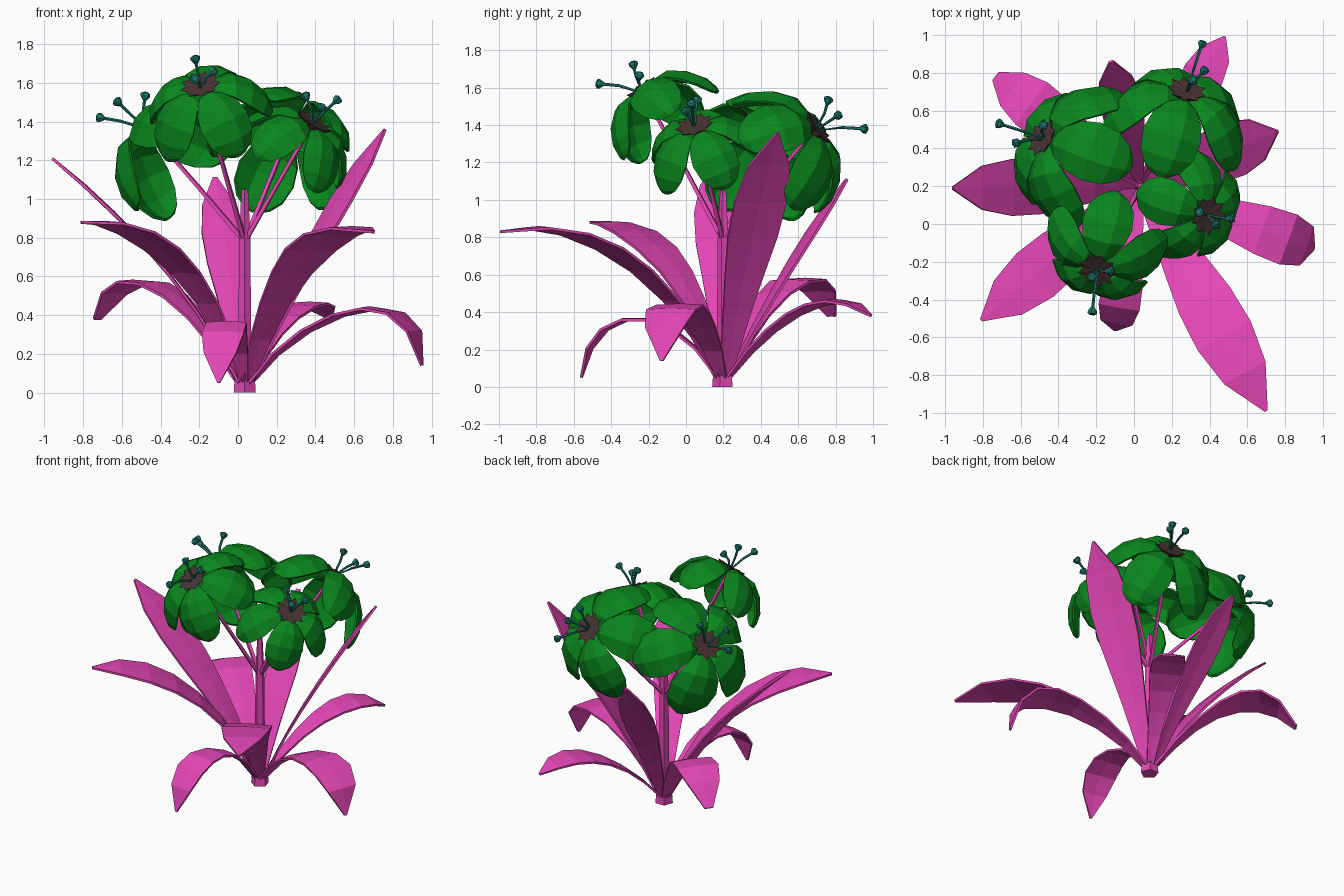
import bpy, bmesh, math
from mathutils import Vector

cube = bpy.data.objects.get("Cube")
if cube:
    bpy.data.objects.remove(cube)


def material(name, color):
    mat = bpy.data.materials.new(name)
    mat.use_nodes = True
    mat.diffuse_color = (*color, 1)
    bsdf = next(n for n in mat.node_tree.nodes if n.type == 'BSDF_PRINCIPLED')
    bsdf.inputs["Base Color"].default_value = (*color, 1)
    return mat


MAGENTA = material("magenta leaf", (0.78, 0.063, 0.47))
GREEN = material("petal green", (0.003, 0.24, 0.013))
BROWN = material("dark brown", (0.065, 0.032, 0.032))
TEAL = material("stamen teal", (0.012, 0.185, 0.145))
UP = Vector((0, 0, 1))
ROOT = Vector((0.035, 0.2, 0))


def finish(bm, name, mat, thickness=0):
    """Turn a bmesh into a flat shaded object, with optional thickness."""
    bmesh.ops.recalc_face_normals(bm, faces=bm.faces)
    mesh = bpy.data.meshes.new(name)
    bm.to_mesh(mesh)
    bm.free()
    mesh.materials.append(mat)
    obj = bpy.data.objects.new(name, mesh)
    bpy.context.collection.objects.link(obj)
    if thickness:
        mod = obj.modifiers.new("thickness", 'SOLIDIFY')
        mod.thickness = thickness
        mod.offset = 0
    return obj


def ribbon(bm, path, side, widths, columns, bend):
    """Blade along a path, with half widths and a curved cross-section."""
    rows = []
    for i, p in enumerate(path):
        tangent = (path[min(i + 1, len(path) - 1)] - path[max(i - 1, 0)]).normalized()
        normal = tangent.cross(side)
        row = []
        for c in range(columns):
            k = 2 * c / (columns - 1) - 1
            row.append(bm.verts.new(p + side * widths[i] * k - normal * widths[i] * bend * k * k))
        rows.append(row)
    for a, b in zip(rows, rows[1:]):
        for c in range(columns - 1):
            bm.faces.new((a[c], a[c + 1], b[c + 1], b[c]))


def tube(bm, path, radii, sides):
    """Low-poly tube through a list of points."""
    rings = []
    for i, p in enumerate(path):
        tangent = (path[min(i + 1, len(path) - 1)] - path[max(i - 1, 0)]).normalized()
        u = tangent.cross(Vector((0.3, 0.9, 0.1))).normalized()
        v = tangent.cross(u)
        angles = [math.tau * (k + 0.5) / sides for k in range(sides)]
        rings.append([bm.verts.new(p + (u * math.cos(a) + v * math.sin(a)) * radii[i]) for a in angles])
    for a, b in zip(rings, rings[1:]):
        for k in range(sides):
            n = (k + 1) % sides
            bm.faces.new((a[k], a[n], b[n], b[k]))
    bm.faces.new(rings[0])
    bm.faces.new(rings[-1])


def bezier(p, t):
    s = 1 - t
    return p[0] * s**3 + p[1] * 3 * s * s * t + p[2] * 3 * s * t * t + p[3] * t**3


# Leaves: tip, half width, tip bluntness, two (reach fraction, height) controls
LEAVES = {
    "front_left_long_leaf": ((0.70, -0.99, 0.83), 0.16, 0.05, (0.22, 0.6), (0.6, 0.95)),
    "front_right_leaf": ((-0.81, -0.51, 0.88), 0.15, 0.05, (0.2, 0.6), (0.6, 0.93)),
    "right_upright_leaf": ((-0.96, 0.19, 1.21), 0.15, 0.05, (0.25, 0.5), (0.62, 0.92)),
    "back_right_leaf": ((-0.73, 0.78, 0.38), 0.14, 0.2, (0.35, 0.5), (0.75, 0.8)),
    "back_upright_leaf": ((-0.12, 0.86, 1.11), 0.115, 0.1, (0.3, 0.4), (0.65, 0.8)),
    "back_left_leaf": ((0.48, 0.99, 0.38), 0.11, 0.05, (0.35, 0.4), (0.75, 0.58)),
    "left_upright_leaf": ((0.76, 0.49, 1.36), 0.15, 0.04, (0.25, 0.45), (0.62, 0.97)),
    "left_drooping_leaf": ((0.95, -0.13, 0.14), 0.14, 0.06, (0.3, 0.42), (1.0, 0.66)),
    "front_drooping_leaf": ((-0.10, -0.56, 0.05), 0.11, 0.06, (0.35, 0.47), (0.95, 0.48)),
}
for name, (tip, half, blunt, c1, c2) in LEAVES.items():
    tip = Vector(tip)
    reach = Vector((tip.x, tip.y, 0)) - ROOT
    out = reach.normalized()
    controls = [ROOT + out * 0.03 + UP * 0.05]
    controls += [ROOT + reach * s + UP * z for s, z in (c1, c2)] + [tip]
    shape = (0.2, 0.38, 0.55, 0.75, 0.95, 1, 0.78, blunt)
    path = [bezier(controls, i / 7) for i in range(8)]
    bm = bmesh.new()
    ribbon(bm, path, UP.cross(out), [half * w for w in shape], 3, 0.05)
    finish(bm, name, MAGENTA, 0.014)

# Main stem and its foot
bm = bmesh.new()
tube(bm, [ROOT, ROOT + UP * 0.07], [0.06, 0.055], 5)
tube(bm, [ROOT + UP * z for z in (0.05, 0.5, 0.82, 1.05)], [0.038, 0.033, 0.03, 0.018], 5)
finish(bm, "main_stem", MAGENTA)

# Flowers: centre, azimuth, elevation, petal phase, scale, stamen tips
FLOWERS = {
    "left": ((0.38, 0.05, 1.38), -25, 55, 8, 0.93,
             ((0.35, 0.06, 1.53), (0.43, 0, 1.47), (0.51, 0.03, 1.51))),
    "front": ((-0.19, -0.23, 1.57), -108, 51, 6, 1,
              ((-0.22, -0.46, 1.62), (-0.22, -0.28, 1.72), (-0.13, -0.25, 1.66))),
    "right": ((-0.47, 0.45, 1.36), 154, 36, 10, 1.21,
              ((-0.71, 0.53, 1.42), (-0.62, 0.43, 1.50), (-0.48, 0.52, 1.53))),
    "back": ((0.275, 0.69, 1.37), 75, 35, -3, 1.17,
             ((0.36, 0.95, 1.38), (0.31, 0.76, 1.53), (0.37, 0.81, 1.45))),
}
PETAL = ((0.02, -0.02), (0.09, 0.015), (0.18, 0.005), (0.26, -0.06), (0.315, -0.15), (0.33, -0.22), (0.325, -0.25))
PETAL_WIDTHS = (0.02, 0.065, 0.112, 0.132, 0.118, 0.08, 0.04)

for name, (centre, az, el, phase, size, tips) in FLOWERS.items():
    centre = Vector(centre)
    az, el = math.radians(az), math.radians(el)
    flat = Vector((math.cos(az), math.sin(az), 0))
    axis = flat * math.cos(el) + UP * math.sin(el)
    inward = UP * math.cos(el) - flat * math.sin(el)
    across = axis.cross(inward)

    def ray(angle):
        return inward * math.cos(angle) + across * math.sin(angle)

    # Five domed, swept-back petals
    bm = bmesh.new()
    for k in range(5):
        u = ray(math.radians(phase + 72 * k))
        path = [centre + (u * r + axis * h) * size for r, h in PETAL]
        ribbon(bm, path, axis.cross(u), [w * size for w in PETAL_WIDTHS], 4, 0.4)
    finish(bm, name + "_flower_petals", GREEN, 0.014)

    # Spiky rosette in the middle
    bm = bmesh.new()
    top = bm.verts.new(centre + axis * 0.022)
    under = bm.verts.new(centre - axis * 0.05)
    rim = []
    for k in range(18):
        r, h = ((0.108, 0.03), (0.078, 0.024))[k % 2]
        rim.append(bm.verts.new(centre + ray(math.tau * k / 18) * r + axis * h))
    for k in range(18):
        n = (k + 1) % 18
        bm.faces.new((top, rim[k], rim[n]))
        bm.faces.new((under, rim[n], rim[k]))
    finish(bm, name + "_flower_centre", BROWN)

    # Three curved stamens with knobs
    bm = bmesh.new()
    for tip in tips:
        tip = Vector(tip)
        bow = (centre + tip) / 2 + axis * 0.02
        tube(bm, [centre, bow, tip], [0.006, 0.008, 0.009], 5)
        d = (tip - bow).normalized()
        tube(bm, [tip - d * 0.02, tip, tip + d * 0.014, tip + d * 0.022], [0.011, 0.025, 0.026, 0.014], 6)
    finish(bm, name + "_flower_stamens", TEAL)

    # Stalk joining the flower to the stem
    bm = bmesh.new()
    start = ROOT + UP * 0.78
    middle = start.lerp(centre, 0.5) - axis * 0.03
    tube(bm, [start, middle, centre - axis * 0.03], [0.016, 0.013, 0.012], 4)
    finish(bm, name + "_flower_stalk", MAGENTA)
